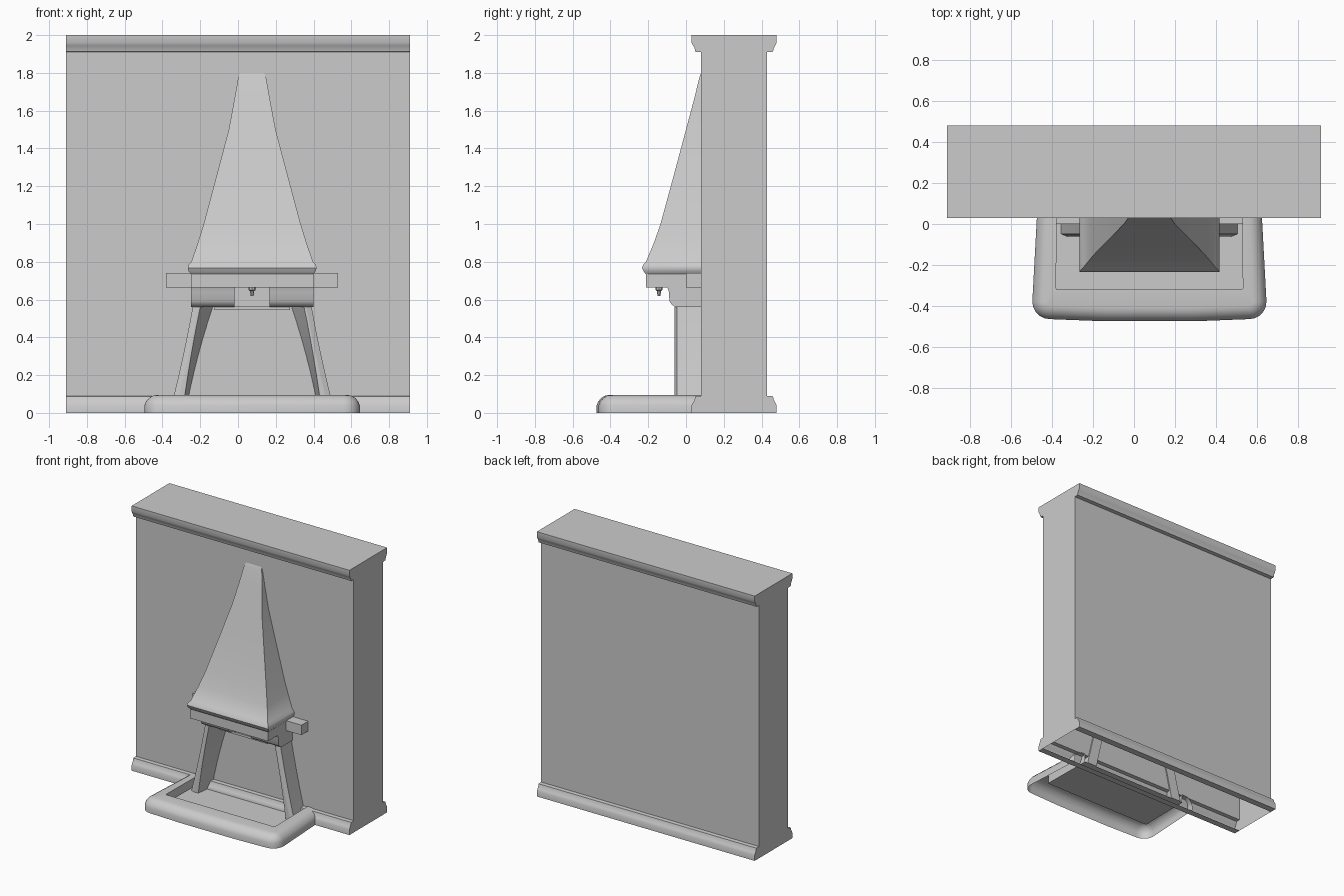
import bpy, bmesh, math

cube = bpy.data.objects.get("Cube")
if cube:
    bpy.data.objects.remove(cube, do_unlink=True)

CX = 0.075      # centre line of the fireplace
WALL = 0.08     # front surface of the wall

plaster = bpy.data.materials.new("grey plaster")
plaster.use_nodes = True
GREY = (0.6, 0.6, 0.6, 1)
plaster.diffuse_color = GREY
plaster.node_tree.nodes["Principled BSDF"].inputs["Base Color"].default_value = GREY


def loft(name, rings, closed=True, cap_start=True, cap_end=True, smooth=None):
    """Skin a list of equally long point rings."""
    bm = bmesh.new()
    rows = [[bm.verts.new(p) for p in ring] for ring in rings]
    n = len(rows[0])
    for a, b in zip(rows, rows[1:]):
        for i in range(n if closed else n - 1):
            j = (i + 1) % n
            bm.faces.new((a[i], a[j], b[j], b[i]))
    if cap_start:
        bm.faces.new(rows[0])
    if cap_end:
        bm.faces.new(rows[-1])
    bmesh.ops.recalc_face_normals(bm, faces=bm.faces)
    mesh = bpy.data.meshes.new(name)
    bm.to_mesh(mesh)
    bm.free()
    mesh.materials.append(plaster)
    obj = bpy.data.objects.new(name, mesh)
    bpy.context.collection.objects.link(obj)
    if smooth:
        bpy.ops.object.select_all(action='DESELECT')
        obj.select_set(True)
        bpy.context.view_layer.objects.active = obj
        bpy.ops.object.shade_smooth_by_angle(angle=math.radians(smooth))
    return obj


def prism(name, profile, x0, x1, smooth=None):
    """Extrude a (y, z) profile along x."""
    return loft(name, [[(x, y, z) for y, z in profile] for x in (x0, x1)], smooth=smooth)


def box(name, x0, x1, y0, y1, z0, z1):
    return prism(name, [(y0, z0), (y1, z0), (y1, z1), (y0, z1)], x0, x1)


# Wall: hollow, open underneath, with a moulding along top and bottom
MID = 0.255
half = [(WALL, 0), (0.03, 0), (0.03, 0.04), (0.037, 0.055), (0.045, 0.068),
        (0.05, 0.088), (WALL, 0.09), (WALL, 1.91), (0.05, 1.912),
        (0.045, 1.932), (0.037, 1.945), (0.03, 1.96), (0.03, 2)]
outline = half + [(2 * MID - y, z) for y, z in reversed(half)]
loft("wall", [[(x, y, z) for y, z in outline] for x in (-0.91, 0.91)],
     closed=False, smooth=35)


# Hearth: rounded rim around a sunken floor, open underneath
def hearth_ring(front_w, back_w, front_y, radius, bow, z):
    right = [(back_w, WALL + 0.005)]
    for k in range(6):
        a = math.radians(90) * k / 5
        right.append((front_w - radius * (1 - math.cos(a)),
                      front_y + radius * (1 - math.sin(a))))
    right.append((front_w * 0.4, front_y - bow))
    pts = right + [(-x, y) for x, y in reversed(right)]
    return [(CX + x, y, z) for x, y in pts]


rim = [(0, 0), (0, 0.04), (0.008, 0.06), (0.025, 0.08), (0.045, 0.091), (0.065, 0.095)]
rings = [hearth_ring(0.57 - d, 0.545 - d, -0.463 + d, 0.085 - d, 0.01, z) for d, z in rim]
for z in (0.095, 0.03):
    rings.append(hearth_ring(0.455, 0.45, -0.32, 0.01, 0, z))
loft("hearth", rings, closed=False, cap_start=False, smooth=40)

# Hood with its straight base, a rounded lip and a tapering chimney
hood = [(0.665, 0.325, -0.213), (0.735, 0.325, -0.213), (0.75, 0.336, -0.225),
        (0.768, 0.341, -0.233), (0.785, 0.336, -0.226), (0.8, 0.322, -0.212),
        (0.9, 0.288, -0.17), (1.0, 0.257, -0.135), (1.25, 0.19, -0.067),
        (1.5, 0.124, 0.0), (1.65, 0.096, 0.04), (1.78, 0.073, 0.072),
        (1.8, 0.062, 0.08)]
loft("hood", [[(CX - w, WALL + 0.01, z), (CX - w, y, z),
               (CX + w, y, z), (CX + w, WALL + 0.01, z)] for z, w, y in hood], smooth=35)

# Mantel beam, opening lintel and small hanging drop
box("mantel_beam", -0.38, 0.53, 0.0, WALL + 0.01, 0.665, 0.74)
box("lintel", CX - 0.2, CX + 0.2, -0.04, WALL + 0.01, 0.545, 0.562)
drop = [(0.67, 0.02), (0.65, 0.018), (0.645, 0.011), (0.62, 0.008)]
loft("hanging_drop", [[(CX + r * math.cos(k * math.pi / 4),
                        -0.143 + r * math.sin(k * math.pi / 4), z)
                       for k in range(8)] for z, r in drop], smooth=35)

# Corbels and curved, splayed uprights on both sides
corbel = [(WALL + 0.01, 0.56), (-0.055, 0.56), (-0.075, 0.572), (-0.088, 0.592),
          (-0.09, 0.64), (-0.1, 0.67), (WALL + 0.01, 0.67)]
for side, label in ((1, "left"), (-1, "right")):
    prism(label + "_corbel", corbel, CX + side * 0.093, CX + side * 0.325, smooth=40)
    leg = []
    for k in range(7):
        t = k / 6
        sag = 0.02 * t * (1 - t)
        outer = 0.43 - 0.115 * t - sag
        front = 0.365 - 0.09 * t + sag
        back = 0.347 - 0.142 * t + 2 * sag
        ring = [(outer, WALL + 0.01), (outer, -0.048), (outer - 0.028, -0.06),
                (front, -0.06), (back, WALL + 0.01)]
        leg.append([(CX + side * x, y, 0.03 + 0.53 * t) for x, y in ring])
    loft(label + "_upright", leg, smooth=20)
